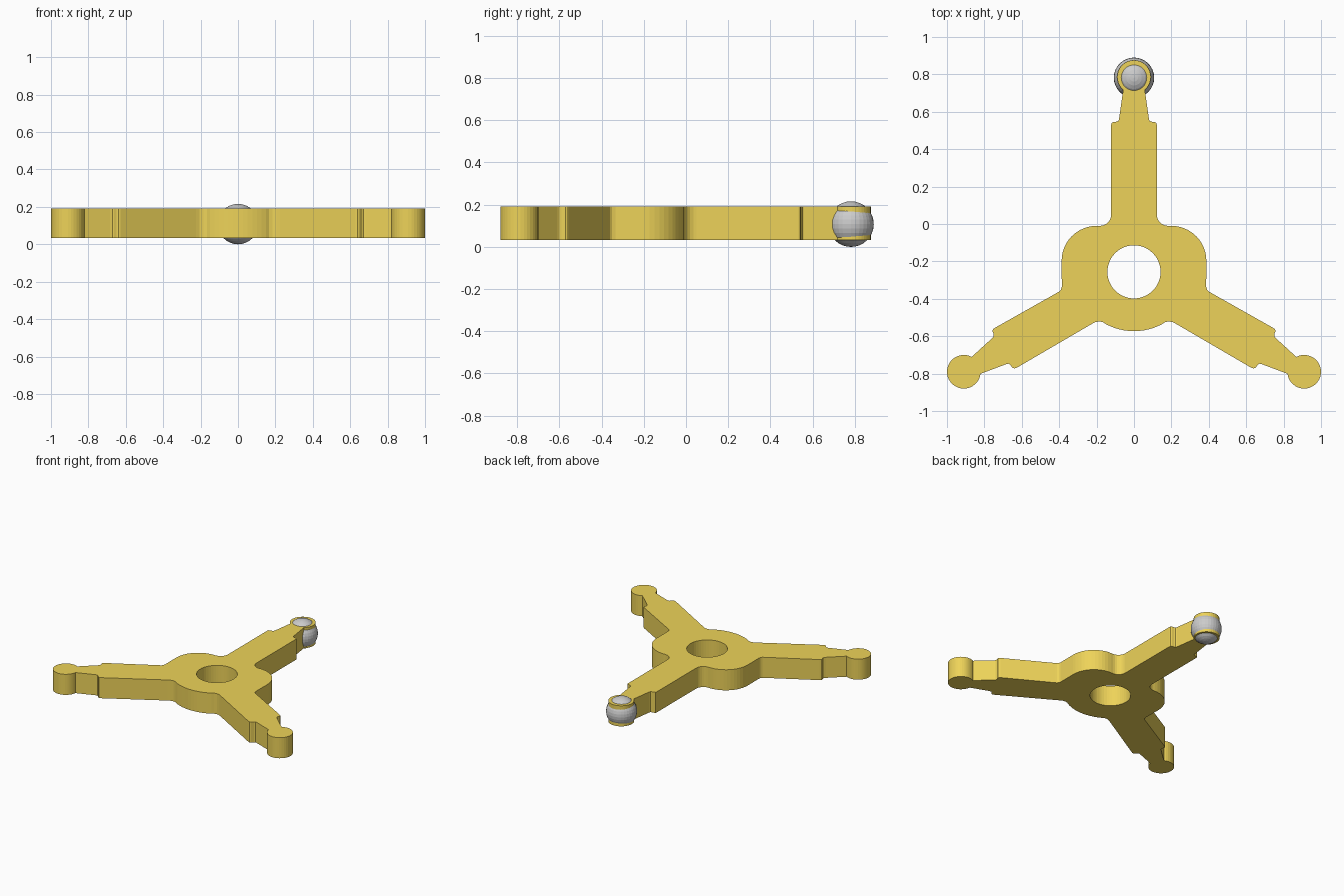
import bpy
from math import radians, sin, cos

if "Cube" in bpy.data.objects:
    bpy.data.objects.remove(bpy.data.objects["Cube"])

Z_MID, HALF_THICK = 0.112, 0.079


def arc(cx, cy, r, a0, a1, n):
    """Points along a circular arc, angles in degrees."""
    return [(cx + r * cos(radians(a0 + (a1 - a0) * i / n)),
             cy + r * sin(radians(a0 + (a1 - a0) * i / n))) for i in range(n + 1)]


def add_loop(curve, pts):
    s = curve.splines.new('POLY')
    s.points.add(len(pts) - 1)
    for p, (x, y) in zip(s.points, pts):
        p.co = (x, y, 0, 1)
    s.use_cyclic_u = True


def material(name, color):
    m = bpy.data.materials.new(name)
    m.diffuse_color = color
    m.use_nodes = True
    m.node_tree.nodes["Principled BSDF"].inputs["Base Color"].default_value = m.diffuse_color
    return m


# Right half of the three-armed outline, from the upper tip down to the hub bottom
half = arc(0, 0.786, 0.09, 90, -50, 14)
# upper neck and shoulder
half += [(0.08, 0.56), (0.084, 0.551), (0.094, 0.547), (0.112, 0.544), (0.12, 0.54), (0.122, 0.53)]
# fillet into the hub, then the rounded hub corner
half += arc(0.182, 0.05, 0.06, 180, 270, 6)
half += arc(0.2, -0.197, 0.187, 90, 0, 12)
# fillet into the lower arm
half += [(0.386, -0.335), (0.39, -0.35), (0.398, -0.36), (0.41, -0.367)]
# lower arm, upper edge, shoulder and neck
half += [(0.745, -0.556), (0.754, -0.563), (0.757, -0.572), (0.75, -0.59), (0.752, -0.603), (0.76, -0.612)]
# lower tip
half += arc(0.91, -0.79, 0.09, 118, -173, 28)
# lower neck, shoulder and arm, lower edge
half += [(0.685, -0.75), (0.672, -0.747), (0.663, -0.752), (0.65, -0.768), (0.64, -0.772), (0.628, -0.769)]
half += [(0.225, -0.534), (0.205, -0.524), (0.185, -0.521), (0.165, -0.525)]
# shallow arc under the hub
half += arc(0, -0.255, 0.318, -62, -90, 6)

outline = half + [(-x, y) for x, y in half[-2:0:-1]]

# Flat extruded body with the bore in the hub
curve = bpy.data.curves.new("arm_body", 'CURVE')
curve.dimensions = '2D'
curve.fill_mode = 'BOTH'
curve.extrude = HALF_THICK
add_loop(curve, outline)
add_loop(curve, arc(0, -0.256, 0.142, 0, 352.5, 47))
body = bpy.data.objects.new("three_arm_body", curve)
body.location.z = Z_MID
bpy.context.collection.objects.link(body)
bpy.context.view_layer.objects.active = body
body.select_set(True)
bpy.ops.object.convert(target='MESH')
body = bpy.context.object
body.data.materials.clear()
body.data.materials.append(material("golden_yellow", (0.85, 0.65, 0.1, 1)))
for p in body.data.polygons:
    p.use_smooth = False

# Ball held in the upper tip
bpy.ops.mesh.primitive_uv_sphere_add(segments=32, ring_count=16, radius=0.108,
                                     location=(0, 0.782, 0.108))
bpy.context.object.name = "tip_ball"
